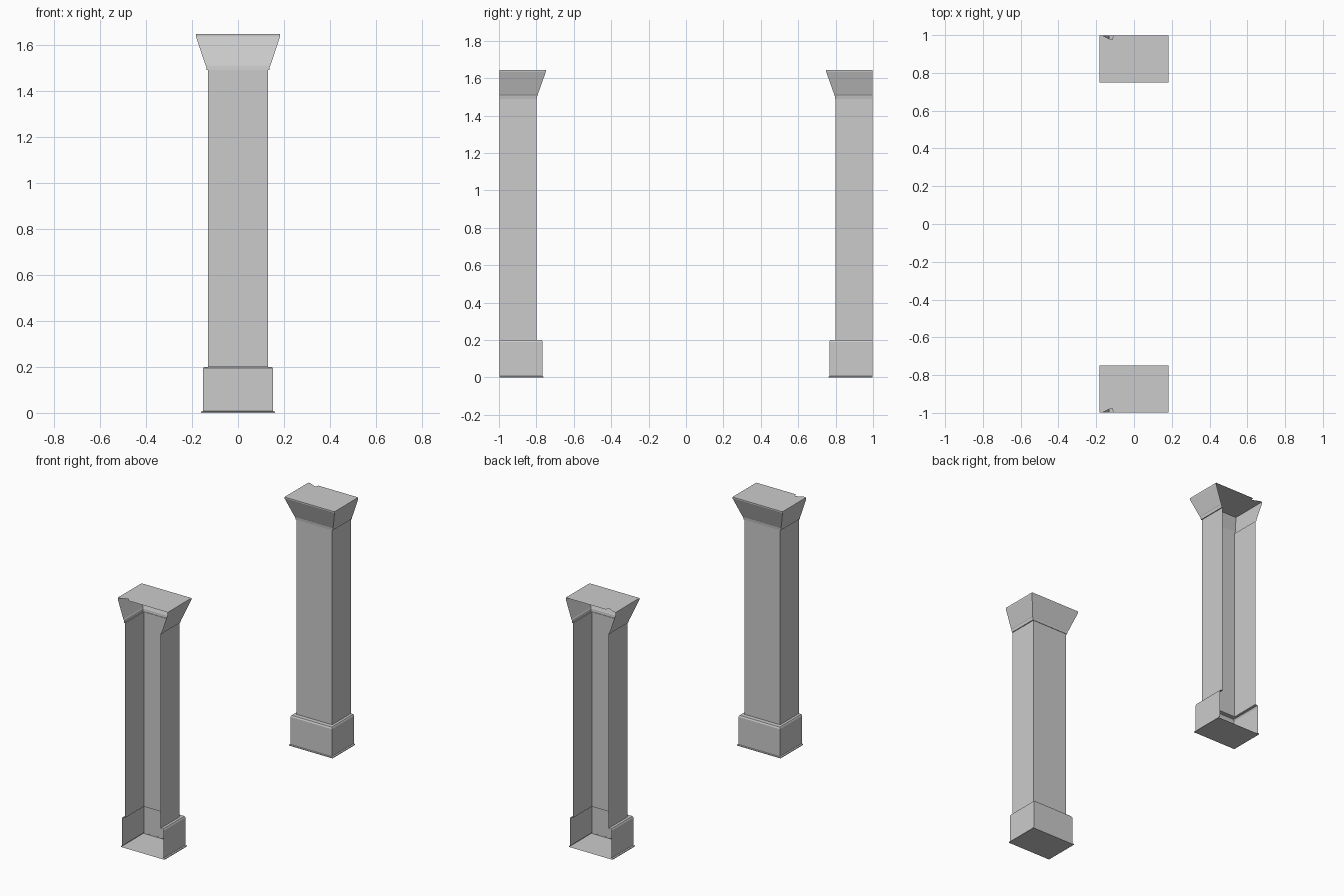
import bpy, bmesh

if "Cube" in bpy.data.objects:
    bpy.data.objects.remove(bpy.data.objects["Cube"])

OUTER = 0.997   # open outer side of each half column
HALF = 0.13     # shaft half width
INNER = 0.80    # shaft face toward the centre


def ring(bm, dx, dy, z):
    """Three-sided plan outline, open toward the outer side."""
    x, y = HALF + dx, INNER - dy
    return [bm.verts.new(p) for p in
            ((-x, OUTER, z), (-x, y, z), (x, y, z), (x, OUTER, z))]


def shell(name, profile, floor=False, roof=False):
    """Sweep (dx, dy, z) profile around the plan; build both mirrored columns."""
    for label, side in (("back", 1), ("front", -1)):
        bm = bmesh.new()
        rings = [ring(bm, *p) for p in profile]
        for a, b in zip(rings, rings[1:]):
            for i in range(3):
                bm.faces.new((a[i], a[i + 1], b[i + 1], b[i]))
        if floor:
            bm.faces.new(rings[0][::-1])
        if roof:
            # chipped outer edge near the left corner
            z = profile[-1][2]
            chip = [bm.verts.new((x, y, z)) for x, y in
                    ((-0.11, OUTER), (-0.115, 0.978), (-0.135, 0.982), (-0.165, OUTER))]
            bm.faces.new(rings[-1] + chip)
        if side < 0:
            for v in bm.verts:
                v.co.y *= -1
            bmesh.ops.reverse_faces(bm, faces=bm.faces[:])
        mesh = bpy.data.meshes.new(f"{label}_{name}")
        bm.to_mesh(mesh)
        bm.free()
        obj = bpy.data.objects.new(f"{label}_{name}", mesh)
        bpy.context.collection.objects.link(obj)


# Plinth with a thin foot flange and a chamfered top ledge
shell("base", [(0.03, 0.039, 0), (0.03, 0.039, 0.005), (0.022, 0.034, 0.008),
               (0.022, 0.034, 0.19), (0.017, 0.029, 0.2), (0, 0, 0.2)], floor=True)

# Plain hollow shaft
shell("shaft", [(0, 0, 0.2), (0, 0, 1.49)])

# Flared capital with a small lower band and a flat slab on top
shell("capital", [(0, 0, 1.49), (0.006, 0.003, 1.49), (0.009, 0.005, 1.508),
                  (0.012, 0.007, 1.512), (0.052, 0.05, 1.632),
                  (0.053, 0.052, 1.636), (0.053, 0.052, 1.645)], roof=True)
